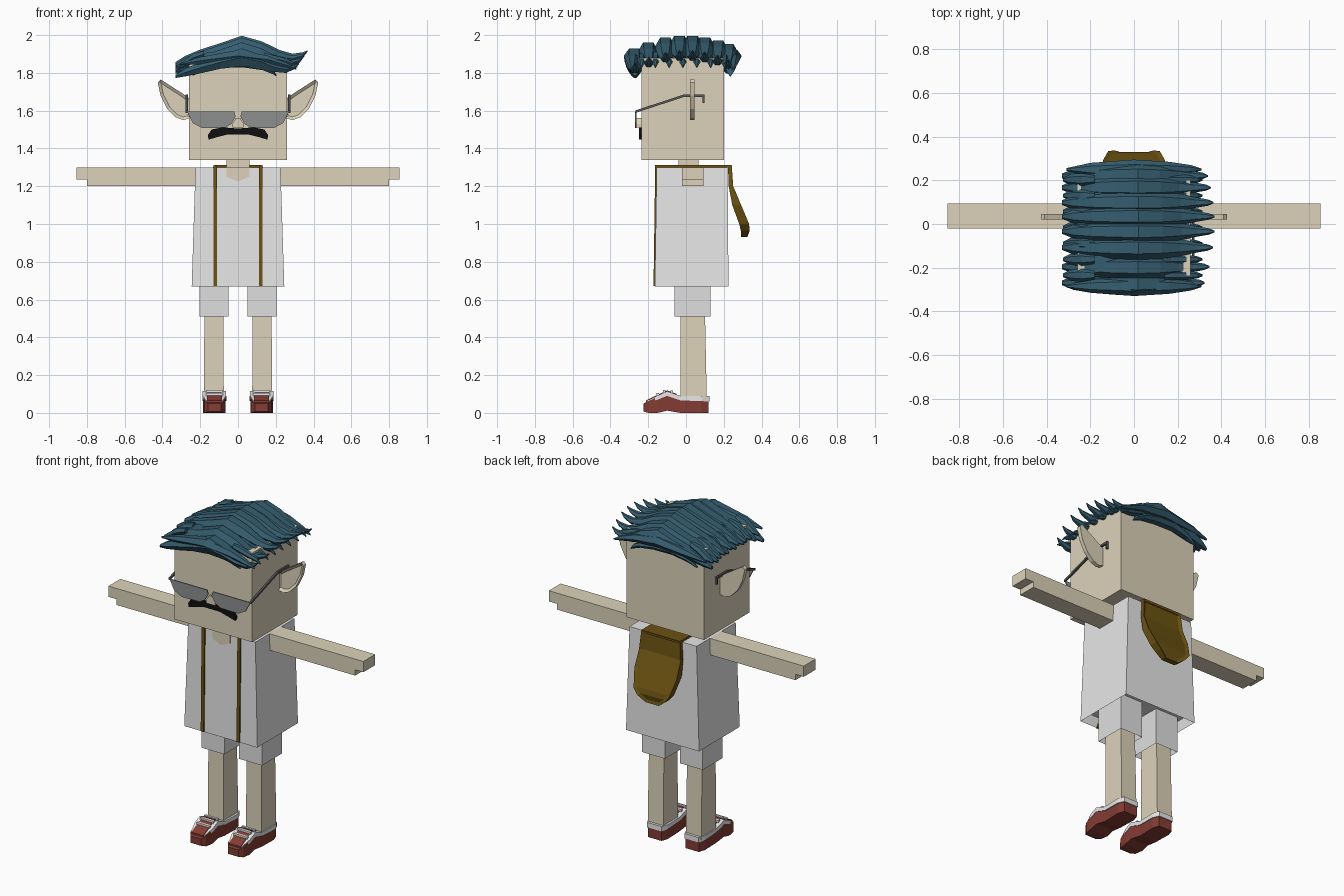
import bpy, bmesh
from math import cos, sin, pi

cube = bpy.data.objects.get("Cube")
if cube:
    bpy.data.objects.remove(cube, do_unlink=True)


def material(name, r, g, b):
    m = bpy.data.materials.new(name)
    m.use_nodes = True
    m.diffuse_color = (r, g, b, 1)
    m.node_tree.nodes["Principled BSDF"].inputs["Base Color"].default_value = (r, g, b, 1)
    return m


SKIN = material("skin", .72, .65, .49)
WHITE = material("white_cloth", .83, .83, .83)
SHORTS = material("pale_grey_cloth", .74, .74, .74)
HAIR = material("blue_hair", .036, .11, .16)
RED = material("shoe_red", .23, .045, .033)
GOLD = material("dark_gold", .15, .085, .006)
LENS = material("lens_grey", .27, .28, .28)
FRAME = material("frame_grey", .10, .10, .10)
BLACK = material("black", .005, .005, .005)


def finish(name, bm, mat, panel=None):
    """Turn a bmesh into an object; panel = (direction, rim width, depth) sinks the faces looking that way."""
    bmesh.ops.recalc_face_normals(bm, faces=bm.faces)
    if panel:
        axis, sign, rim, depth = panel
        bm.normal_update()
        chosen = [f for f in bm.faces if f.normal[axis] * sign > 0.75]
        bmesh.ops.inset_region(bm, faces=chosen, thickness=rim, use_even_offset=True)
        bmesh.ops.translate(bm, vec=[-sign * depth if i == axis else 0 for i in range(3)],
                            verts=list({v for f in chosen for v in f.verts}))
    mesh = bpy.data.meshes.new(name)
    bm.to_mesh(mesh)
    bm.free()
    mesh.materials.append(mat)
    obj = bpy.data.objects.new(name, mesh)
    bpy.context.collection.objects.link(obj)
    return obj


def loft(name, mat, rings, panel=None):
    """Skin a row of equal rings and cap both ends."""
    bm = bmesh.new()
    loops = [[bm.verts.new(p) for p in ring] for ring in rings]
    n = len(loops[0])
    for a, b in zip(loops, loops[1:]):
        for i in range(n):
            j = (i + 1) % n
            bm.faces.new((a[i], a[j], b[j], b[i]))
    bm.faces.new(loops[0])
    bm.faces.new(loops[-1])
    return finish(name, bm, mat, panel)


def rect(x0, x1, y0, y1, z):
    return [(x0, y0, z), (x1, y0, z), (x1, y1, z), (x0, y1, z)]


def block(name, mat, bottom, z0, z1, top=None, panel=None):
    """Box between two heights, tapered when a top rectangle is given."""
    return loft(name, mat, [rect(*bottom, z0), rect(*(top or bottom), z1)], panel)


def plate_y(name, mat, outline, y0, y1, panel=None):
    return loft(name, mat, [[(x, y, z) for x, z in outline] for y in (y0, y1)], panel)


def plate_x(name, mat, outline, x0, x1):
    return loft(name, mat, [[(x, y, z) for y, z in outline] for x in (x0, x1)])


def span(s, a, b):
    return tuple(sorted((s * a, s * b)))


SIDES = (("left", 1), ("right", -1))

# head, neck and body
block("head", SKIN, (-.26, .26, -.235, .2), 1.34, 1.88)
block("neck", SKIN, (-.06, .06, -.04, .065), 1.28, 1.35)
block("shirt", WHITE, (-.245, .245, -.165, .225), .67, 1.3,
      top=(-.225, .225, -.155, .22), panel=(2, -1, .012, .06))
plate_y("collar_opening", SKIN, [(-.06, 1.301), (-.06, 1.25), (0, 1.225), (.06, 1.25), (.06, 1.301)],
        -.161, -.153)
block("neck_base", SKIN, (-.06, .06, -.155, .05), 1.295, 1.302)
plate_y("nose", SKIN, [(-.03, 1.51), (-.03, 1.53), (-.012, 1.56), (.012, 1.56), (.03, 1.53), (.03, 1.51)],
        -.262, -.23)

# moustache
upper = [(-.16, 1.47), (-.14, 1.5), (-.08, 1.512), (0, 1.505), (.08, 1.512), (.14, 1.5), (.16, 1.47)]
lower = [(.155, 1.447), (.11, 1.46), (.05, 1.475), (-.05, 1.475), (-.11, 1.46), (-.155, 1.447)]
plate_y("moustache", BLACK, upper + lower, -.25, -.234)

EAR = [(.25, 1.66), (.3, 1.695), (.37, 1.74), (.41, 1.765), (.425, 1.75), (.41, 1.68),
       (.375, 1.61), (.33, 1.565), (.29, 1.55), (.25, 1.56)]
LENS_SHAPE = [(.27, 1.595), (.02, 1.595), (.012, 1.57), (.035, 1.53), (.07, 1.51), (.19, 1.508), (.24, 1.535)]
TEMPLE = [(-.268, 1.588), (-.01, 1.673), (.088, 1.673), (.088, 1.64), (.097, 1.64),
          (.097, 1.686), (-.01, 1.686), (-.268, 1.601)]


def box_rings(cx, sections):
    """Rectangular rings along y from (y, half width, bottom, top)."""
    return [[(cx - w, y, a), (cx + w, y, a), (cx + w, y, b), (cx - w, y, b)] for y, w, a, b in sections]


for side, s in SIDES:
    # ears and glasses
    plate_y(side + "_ear", SKIN, [(s * x, z) for x, z in EAR], .02, .045, panel=(1, -1, .016, .012))
    plate_y(side + "_lens", LENS, [(s * x, z) for x, z in LENS_SHAPE], -.27, -.263)
    plate_x(side + "_temple", FRAME, TEMPLE, s * .266, s * .277)

    # arms with a stepped hand end
    arm = [(.21, 1.2), (.8, 1.2), (.8, 1.235), (.855, 1.235), (.855, 1.3), (.21, 1.3)]
    plate_y(side + "_arm", SKIN, [(s * x, z) for x, z in arm], -.02, .093)

    # legs and shorts
    block(side + "_leg", SKIN, span(s, .075, .18) + (-.03, .11), .07, .56,
          top=span(s, .078, .178) + (-.03, .1))
    block(side + "_shorts", SHORTS, span(s, .05, .203) + (-.06, .13), .51, .75, panel=(2, -1, .01, .04))

    # shoes
    cx = s * .125
    loft(side + "_shoe", RED, box_rings(cx, [
        (-.225, .035, .008, .05), (-.2, .052, 0, .062), (-.15, .06, 0, .085), (-.1, .059, .012, .098),
        (-.03, .055, 0, .075), (.08, .058, 0, .07), (.12, .045, 0, .07)]))
    loft(side + "_shoe_trim", WHITE, box_rings(cx, [
        (-.205, .045, .055, .065), (-.15, .062, .07, .092), (-.1, .062, .09, .115),
        (-.03, .06, .066, .09), (.085, .063, .062, .09), (.125, .048, .06, .09)]))
    loft(side + "_shoe_tongue", RED, box_rings(cx, [
        (-.212, .04, .05, .066), (-.15, .04, .08, .096), (-.1, .036, .1, .119), (-.05, .034, .08, .101)]))
    for k, (y, z) in enumerate([(-.15, .094), (-.115, .11), (-.075, .108)]):
        block(f"{side}_lace_{k}", WHITE, (cx - .045, cx + .045, y - .007, y + .007), z - .01, z + .01)

    # shoulder straps
    xs = span(s, .11, .13)
    block(side + "_strap_front", GOLD, xs + (-.172, -.16), .672, 1.31, top=xs + (-.163, -.15))
    block(side + "_strap_top", GOLD, xs + (-.163, .235), 1.298, 1.312)

# hanging hood on the back
block("hood_top", GOLD, (-.13, .13, .08, .24), 1.298, 1.313)
HOOD = [(.222, .242, 1.312, .13), (.226, .25, 1.2, .14), (.245, .292, 1.1, .142),
        (.282, .334, 1.0, .118), (.29, .337, .965, .09), (.292, .325, .93, .045)]
loft("hood", GOLD, [[(-w, a, z), (w, a, z), (w, b, z), (-w, b, z)] for a, b, z, w in HOOD],
     panel=(1, 1, .018, .01))


# hair: tapering six-sided locks running across the head
def lock(name, y, path, drop=0.0, width=1.0, spread=0.0):
    """path holds (x, z, half width, half thickness)."""
    rings = []
    for x, z, w, t in path:
        cy = y + spread * abs(x)
        rings.append([(x, cy + width * w * cos(i * pi / 3), z - drop + t * sin(i * pi / 3))
                      for i in range(6)])
    return loft(name, HAIR, rings)


SWEEP = [(-.33, 1.85, .012, .01), (-.28, 1.87, .034, .024), (-.2, 1.895, .048, .034),
         (-.09, 1.925, .056, .04), (.02, 1.95, .06, .055), (.13, 1.93, .055, .042),
         (.22, 1.898, .042, .028), (.29, 1.885, .026, .02), (.345, 1.9, .016, .012), (.37, 1.918, .004, .004)]
for k, y in enumerate([-.275, -.2, -.11, -.035, .035, .1, .17, .225]):
    reach = 1 - .13 * (abs(y) / .28) ** 2
    path = [(x * reach if x > 0 else x, z, w, t) for x, z, w, t in SWEEP]
    lock(f"hair_lock_{k}", y, path, drop=.9 * y * y, width=.9, spread=-.06 * y)

FRINGE = [(-.24, 1.79, .006, .006), (-.18, 1.825, .022, .018), (-.08, 1.85, .035, .024),
          (.04, 1.848, .035, .024), (.13, 1.83, .03, .018), (.185, 1.805, .018, .014), (.205, 1.785, .004, .004)]
lock("front_fringe", -.27, FRINGE)
lock("back_fringe", .235, FRINGE)
UPPER_FRINGE = [(-.31, 1.845, .006, .006), (-.2, 1.865, .03, .022), (0, 1.89, .045, .035),
                (.16, 1.87, .035, .024), (.26, 1.84, .02, .014), (.31, 1.82, .004, .004)]
lock("front_upper_fringe", -.285, UPPER_FRINGE)
lock("back_upper_fringe", .25, UPPER_FRINGE)

# short curls on both sides and a cap closing the gaps
CURL_RIGHT = [(-.325, 1.83, .008, .008), (-.29, 1.845, .026, .02), (-.24, 1.88, .03, .024), (-.18, 1.9, .02, .018)]
CURL_LEFT = [(.14, 1.89, .02, .018), (.24, 1.865, .022, .018), (.29, 1.85, .014, .012), (.315, 1.83, .004, .004)]
for k in range(7):
    y = -.235 + k * .073
    lock(f"right_curl_{k}", y, CURL_RIGHT)
    lock(f"left_curl_{k}", y, CURL_LEFT)
block("hair_cap", HAIR, (-.255, .22, -.24, .205), 1.868, 1.91, top=(-.16, .15, -.22, .19))
